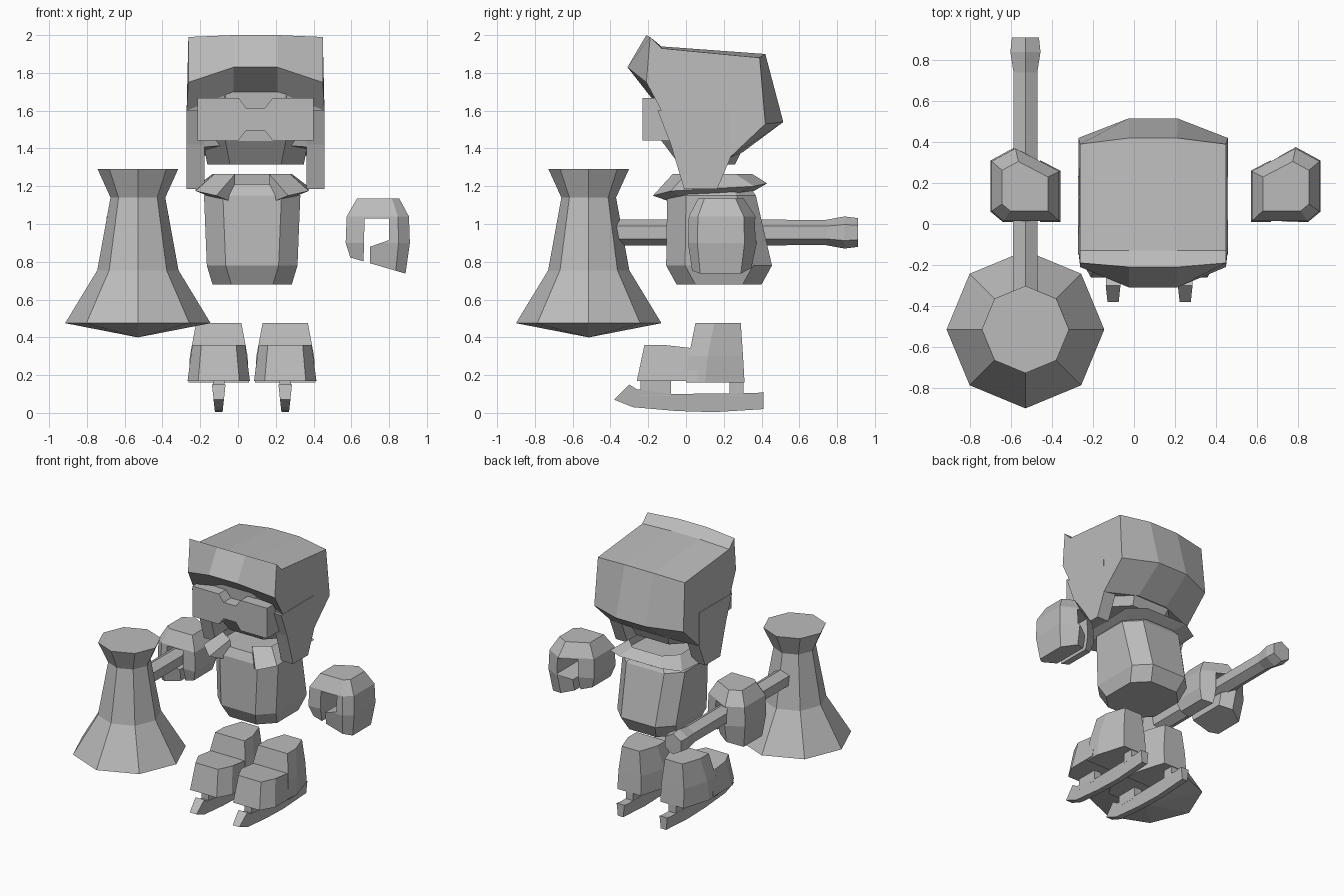
import bpy, bmesh, math
from mathutils import Vector

cube = bpy.data.objects.get("Cube")
if cube:
    bpy.data.objects.remove(cube, do_unlink=True)

grey = bpy.data.materials.new("plain grey")
grey.use_nodes = True
COLOUR = (0.5, 0.5, 0.5, 1)
grey.diffuse_color = COLOUR
grey.node_tree.nodes["Principled BSDF"].inputs["Base Color"].default_value = COLOUR


def loft(name, rings, wrap=False, hide=False):
    """Skin equal-length rings of points; close the ends with caps."""
    bm = bmesh.new()
    vs = [[bm.verts.new(p) for p in ring] for ring in rings]
    n = len(vs[0])
    for a, b in zip(vs, vs[1:]):
        for i in range(n):
            j = (i + 1) % n
            bm.faces.new((a[i], a[j], b[j], b[i]))
    bm.faces.new(vs[0])
    bm.faces.new(vs[-1])
    bmesh.ops.remove_doubles(bm, verts=bm.verts, dist=0.0005)
    bmesh.ops.recalc_face_normals(bm, faces=bm.faces)
    mesh = bpy.data.meshes.new(name)
    bm.to_mesh(mesh)
    bm.free()
    mesh.materials.append(grey)
    ob = bpy.data.objects.new(name, mesh)
    bpy.context.collection.objects.link(ob)
    ob.hide_render = hide
    return ob


def slab(name, outline, x0, x1):
    """Extrude a (y, z) outline along x."""
    return loft(name, [[(x, y, z) for y, z in outline] for x in (x0, x1)])


def block(name, x, y, z, hide=False):
    return loft(name, [[(x[0], y[0], h), (x[1], y[0], h), (x[1], y[1], h), (x[0], y[1], h)]
                       for h in z], hide=hide)


def chamfered(cx, half, y0, y1, z, cut):
    """Rectangle with cut corners at height z."""
    q = [(half, y0 + cut), (half, y1 - cut), (half - cut, y1), (cut - half, y1),
         (-half, y1 - cut), (-half, y0 + cut), (cut - half, y0), (half - cut, y0)]
    return [(cx + x, y, z) for x, y in q]


# Hammer head: eight-sided flared column with a shallow point underneath
HX, HY = -0.53, -0.515
def octagon(r, z):
    return [(HX + r * math.cos(i * math.pi / 4), HY + r * math.sin(i * math.pi / 4), z)
            for i in range(8)]
loft("hammer_head", [octagon(r, z) for r, z in
     ((0.001, 0.40), (0.385, 0.475), (0.215, 0.755), (0.145, 1.14), (0.213, 1.29))])

# Hammer handle: six-sided rod with a swollen end
def hexagon(r, y):
    return [(HX + r * math.sin(i * math.pi / 3), y, 0.955 + r * math.cos(i * math.pi / 3))
            for i in range(6)]
loft("hammer_handle", [hexagon(r, y) for r, y in
     ((0.07, -0.5), (0.067, 0.74), (0.085, 0.84), (0.076, 0.91))])

# Fists: faceted lumps with a grip tunnel running front to back
FIST = [(0.57, 0.01), (0.85, 0.01), (0.91, 0.06), (0.91, 0.31), (0.79, 0.375), (0.57, 0.26)]
for side, name in ((1, "left"), (-1, "right")):
    def mx(x):
        return 0.105 + side * (x - 0.105)
    rings = []
    for z, s in ((0.78, 0.86), (0.9, 1), (1.04, 0.97), (1.135, 0.66)):
        rings.append([(mx(0.745 + (x - 0.745) * s), 0.17 + (y - 0.17) * s,
                       z + (0.25 * (0.74 - x) * (z < 0.8))) for x, y in FIST])
    fist = loft(name + "_fist", rings)
    cutter = loft(name + "_grip_cutter",
                  [[(mx(x), y, z) for x, z in ((0.66, 0.6), (0.70, 0.6), (0.70, 0.88),
                    (0.80, 0.915), (0.80, 1.03), (0.67, 1.03))] for y in (-0.3, 0.7)], hide=True)
    cutter.hide_viewport = False
    mod = fist.modifiers.new("grip", "BOOLEAN")
    mod.operation, mod.solver, mod.object = "DIFFERENCE", "EXACT", cutter
    bpy.context.view_layer.objects.active = fist
    bpy.ops.object.modifier_apply(modifier=mod.name)
    bpy.data.objects.remove(cutter, do_unlink=True)

# Torso: barrel with chamfered corners
BX = 0.075
loft("torso", [chamfered(BX, h, y0, y1, z, c) for h, y0, y1, z, c in
     ((0.21, -0.05, 0.40, 0.68, 0.10), (0.24, -0.105, 0.455, 0.78, 0.10),
      (0.255, -0.10, 0.37, 1.15, 0.10), (0.21, -0.07, 0.33, 1.21, 0.10))])

# Collar: sloping band open at the front; each ring is top, outer rim, underside
right_half = [((-0.09, -0.07), (-0.19, -0.175), 1.15), ((-0.20, 0.0), (-0.30, -0.08), 1.175),
              ((-0.21, 0.26), (-0.295, 0.36), 1.20), ((-0.12, 0.35), (-0.17, 0.43), 1.215)]
ribs = right_half + [((-a[0], a[1]), (-b[0], b[1]), z) for a, b, z in reversed(right_half)]
loft("collar", [[(BX + a[0], a[1], 1.265), (BX + b[0], b[1], z),
                 (BX + a[0], a[1] + 0.01, z - 0.04)] for a, b, z in ribs])

# Skates: boot shaft, toe cap, runner and two posts
RUNNER = [(-0.38, 0.07), (-0.30, 0.15), (-0.26, 0.125), (-0.08, 0.10), (0.37, 0.105),
          (0.41, 0.11), (0.41, 0.02), (0.15, 0.004), (-0.05, 0.01), (-0.28, 0.03)]
for cx, name in ((-0.102, "right"), (0.25, "left")):
    def shaft(h, y0, y1, z):
        q = [(-h, y0), (h, y0), (h, y0 + 0.1), (h * 0.6, y1), (-h * 0.6, y1), (-h, y0 + 0.1)]
        return [(cx + x, y, z) for x, y in q]
    loft(name + "_boot_shaft", [shaft(0.16, 0.0, 0.31, 0.16), shaft(0.153, 0.015, 0.302, 0.3),
                                shaft(0.12, 0.05, 0.29, 0.475)])

    def toe(h, y0, z):
        q = [(-h * 0.66, y0), (h * 0.66, y0), (h, y0 + 0.1), (h, 0.06), (-h, 0.06), (-h, y0 + 0.1)]
        return [(cx + x, y, z - 0.02 * (y > 0 and z > 0.3)) for x, y in q]
    loft(name + "_boot_toe", [toe(0.165, -0.26, 0.17), toe(0.14, -0.22, 0.36)])

    def blade(x, s):
        return [(cx + x * (0.55 + 3 * min(z, 0.15)), y, z) for y, z in RUNNER]
    loft(name + "_runner", [blade(-0.036, 0), blade(0.036, 0)])
    block(name + "_front_post", (cx - 0.03, cx + 0.03), (-0.24, -0.08), (0.09, 0.2))
    block(name + "_rear_post", (cx - 0.03, cx + 0.03), (0.23, 0.305), (0.09, 0.2))

# Hood: middle and side outlines skinned across the width
NX = 0.093
MIDDLE = [(-0.31, 1.83), (-0.21, 2.0), (-0.13, 1.94), (0.42, 1.90), (0.515, 1.54),
          (0.30, 1.38), (-0.08, 1.42), (-0.15, 1.70)]
SIDE = [(-0.21, 1.75), (-0.19, 1.99), (-0.13, 1.93), (0.39, 1.88), (0.42, 1.53),
        (0.23, 1.35), (-0.07, 1.40), (-0.13, 1.60)]
def station(x, outline):
    return [(NX + x * (1.0 if z < 1.7 else 0.975), y, z) for y, z in outline]
loft("hood", [station(-0.365, SIDE), station(-0.12, MIDDLE),
              station(0.12, MIDDLE), station(0.365, SIDE)])

# Ear flaps hanging from the hood
FLAP = [(-0.15, 1.60), (0.23, 1.60), (0.235, 1.35), (0.165, 1.185), (-0.01, 1.185), (-0.08, 1.42)]
for s, name in ((-1, "right"), (1, "left")):
    slab(name + "_ear_flap", FLAP, NX + s * 0.27, NX + s * 0.366)

# Face and chin under the hood
loft("face", [chamfered(NX, h, y0, y1, z, c) for h, y0, y1, z, c in
     ((0.255, -0.035, 0.26, 1.315, 0.12), (0.28, -0.13, 0.32, 1.44, 0.12),
      (0.28, -0.15, 0.30, 1.70, 0.12))])

# Goggles: two lenses joined by a narrow bridge
quarter = [(0.307, 0.112), (0.09, 0.112), (0.05, 0.06)]
lower = [(x, -z) for x, z in reversed(quarter)]
right = quarter + lower
left = [(-x, z) for x, z in reversed(quarter)]
left = [(-x, -z) for x, z in quarter]
top = [(-x, z) for x, z in reversed(quarter)]
outline = quarter + top + left + lower
loft("goggles", [[(NX + x, y, 1.555 + z) for x, z in outline] for y in (-0.23, -0.08)])
